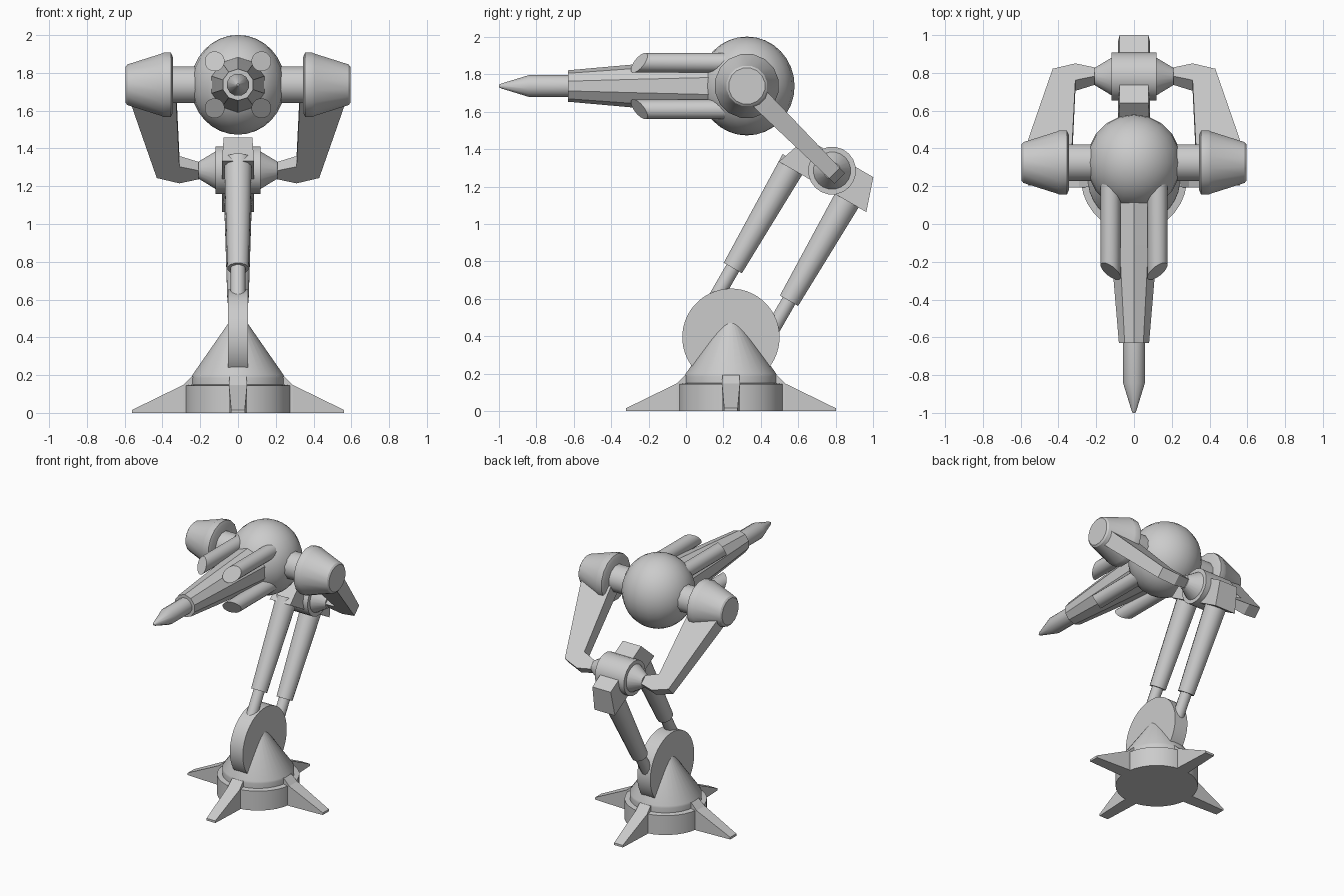
import bpy, bmesh, math
from mathutils import Vector

if "Cube" in bpy.data.objects:
    bpy.data.objects.remove(bpy.data.objects["Cube"])

grey = bpy.data.materials.new("plain grey")
grey.diffuse_color = (0.6, 0.6, 0.6, 1)
grey.use_nodes = True
grey.node_tree.nodes["Principled BSDF"].inputs["Base Color"].default_value = grey.diffuse_color


def finish(name, bm, smooth=True, angle=32):
    bmesh.ops.remove_doubles(bm, verts=bm.verts, dist=0.0001)
    bmesh.ops.recalc_face_normals(bm, faces=bm.faces)
    me = bpy.data.meshes.new(name)
    bm.to_mesh(me)
    bm.free()
    me.materials.append(grey)
    ob = bpy.data.objects.new(name, me)
    bpy.context.collection.objects.link(ob)
    if smooth:
        bpy.ops.object.select_all(action='DESELECT')
        ob.select_set(True)
        bpy.context.view_layer.objects.active = ob
        bpy.ops.object.shade_smooth_by_angle(angle=math.radians(angle))
    return ob


def skin(bm, rings):
    """Bridge equal-sized rings of points and cap both ends."""
    vr = [[bm.verts.new(p) for p in r] for r in rings]
    n = len(vr[0])
    for a, b in zip(vr, vr[1:]):
        for i in range(n):
            j = (i + 1) % n
            bm.faces.new((a[i], a[j], b[j], b[i]))
    bm.faces.new(vr[0][::-1])
    bm.faces.new(vr[-1])


def turned(name, origin, axis, profile, sides=16, slant=None, angle=32):
    """Turn (distance, radius) pairs around an axis; slant leans the first end."""
    o, q = Vector(origin), Vector(axis).normalized().to_track_quat('Z', 'Y')
    rings = []
    for k, (d, r) in enumerate(profile):
        ring = []
        for i in range(sides):
            a = 2 * math.pi * (i + 0.5) / sides
            off = q @ Vector((math.cos(a) * r, math.sin(a) * r, 0))
            lean = slant.dot(off) if slant and k == 0 else 0
            ring.append(o + off + q @ Vector((0, 0, d + lean)))
        rings.append(ring)
    bm = bmesh.new()
    skin(bm, rings)
    return finish(name, bm, angle=angle)


CY = 0.24                      # base centre
HEAD = Vector((0, 0.325, 1.737))
ELBOW = Vector((0, 0.78, 1.285))

# Base drum with cone on top
turned("base", (0, CY, 0), (0, 0, 1),
       [(0, .28), (.145, .28), (.15, .245), (.185, .245), (.2, .243), (.545, .002)], 32)

# Four tapered feet: (radius, low z, high z, half width)
for k in range(4):
    a = k * math.pi / 2
    out, side = Vector((math.cos(a), math.sin(a), 0)), Vector((-math.sin(a), math.cos(a), 0))
    rings = []
    for r, lo, hi, w in [(.2, 0, .2, .045), (.245, 0, .192, .045), (.29, 0, .148, .048), (.56, 0, .016, .036)]:
        rings.append([Vector((0, CY, z)) + out * r + side * s * w
                      for z, s in ((lo, -1), (lo, 1), (hi, 1), (hi, -1))])
    bm = bmesh.new()
    skin(bm, rings)
    finish("foot", bm, False)

# Upright pivot disc
turned("pivot_disc", (-.054, CY, .395), (1, 0, 0), [(0, .26), (.108, .26)], 48)

# Twin pistons: thin rod and thick sleeve
PD = Vector((0, .5, .867))
for name, y, z, length in (("front", .25, .765, .66), ("rear", .55, .59, .62)):
    turned(name + "_piston_rod", (0, y, z), PD, [(-.26, .04), (.05, .04)], 12)
    turned(name + "_piston_sleeve", (0, y, z), PD, [(0, .058), (length, .076)], 12)

# Crossbar joining the piston tops at the elbow
U, V = Vector((0, .867, -.5)), Vector((0, .5, .867))
bm = bmesh.new()
skin(bm, [[ELBOW + U * u * s + V * v + Vector((x * s, 0, 0)) for s, x in ((-1, w), (1, -w), (1, w), (-1, -w))]
          for v, u, w in ((-.1, .269, .085), (.08, .208, .076))])
finish("crossbar", bm, False)

# Elbow hub with conical ends
turned("elbow_hub", ELBOW, (1, 0, 0),
       [(-.21, .045), (-.12, .1), (-.12, .128), (.12, .128), (.12, .1), (.21, .045)], 20)

# Head ball, axle and shoulder housings
bm = bmesh.new()
bmesh.ops.create_uvsphere(bm, u_segments=20, v_segments=16, radius=1)
for v in bm.verts:
    v.co = HEAD + Vector((v.co.x * .25, v.co.y * .255, v.co.z * .264))
finish("head_ball", bm)
turned("axle", HEAD, (1, 0, 0), [(-.37, .1), (.37, .1)], 12)
for s in (-1, 1):
    turned("shoulder_housing", HEAD, (s, 0, 0),
           [(.345, .15), (.355, .173), (.395, .173), (.405, .168), (.585, .11), (.595, .098)], 16)

# Bent arms from the shoulders to the elbow: (x, distance along arm, half thickness)
D, N = Vector((0, .709, -.705)), Vector((0, .705, .709))
ARM = [(.33, .0, .055), (.585, .0, .055), (.55, .16, .053), (.43, .66, .04),
       (.31, .70, .04), (.2, .675, .032), (.2, .615, .032), (.31, .575, .04)]
for s in (-1, 1):
    bm = bmesh.new()
    skin(bm, [[HEAD + Vector((s * x, 0, 0)) + D * t + N * h * k for x, t, h in ARM] for k in (-1, 1)])
    finish("arm", bm, False)

# Barrel with pointed nozzle
turned("barrel", (0, 0, HEAD.z), (0, -1, 0), [(-.25, .155), (-.1, .145), (.28, .115), (.63, .084)], 10, angle=20)
turned("nozzle", (0, 0, HEAD.z), (0, -1, 0), [(.55, .06), (.84, .06), (.985, .014), (1.0, .006)], 12)

# Four slant-cut tubes around the barrel
for sx in (-1, 1):
    for sz in (-1, 1):
        out = Vector((sx, 0, sz)).normalized()
        turned("side_tube", (sx * .124, 0, HEAD.z + sz * .124), (0, 1, 0),
               [(-.25, .053), (.32, .053)], 16, slant=out * .85)
